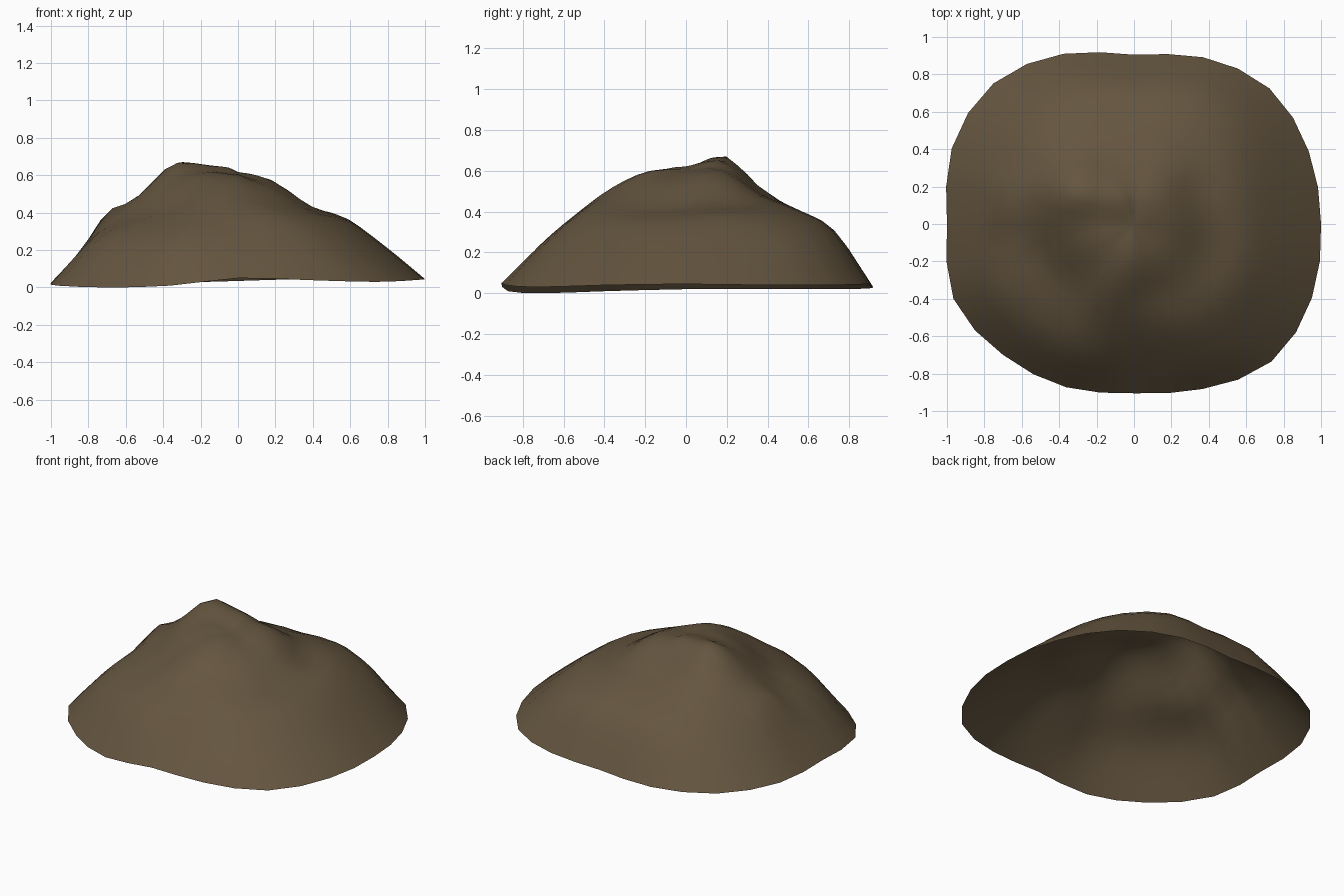
import bpy
import bmesh
import math

default_cube = bpy.data.objects.get("Cube")
if default_cube:
    bpy.data.objects.remove(default_cube, do_unlink=True)

# Earth material
earth = bpy.data.materials.new("brown_earth")
earth.use_nodes = True
earth_colour = (0.128, 0.091, 0.05, 1)
earth.diffuse_color = earth_colour
shader = earth.node_tree.nodes["Principled BSDF"]
shader.inputs["Base Color"].default_value = earth_colour
shader.inputs["Roughness"].default_value = 0.9

# Sixteen spokes counter-clockwise from +x:
# rim radius, then heights at each fifth of the way out (rim last)
SPOKES = [
    (1.0, .555, .43, .355, .21, .045),
    (1.012, .57, .44, .375, .22, .04),
    (1.025, .585, .46, .39, .265, .04),
    (.965, .60, .48, .41, .31, .045),
    (.905, .61, .49, .41, .30, .035),
    (.985, .64, .50, .41, .29, .025),
    (1.063, .65, .57, .42, .25, .02),
    (1.055, .64, .61, .43, .23, .02),
    (1.0, .62, .56, .40, .235, .02),
    (1.045, .61, .50, .37, .235, .01),
    (.99, .60, .49, .36, .23, .0),
    (.945, .60, .52, .39, .25, .01),
    (.905, .595, .51, .38, .215, .05),
    (.955, .57, .47, .38, .24, .04),
    (1.04, .55, .44, .35, .20, .03),
    (1.03, .545, .42, .35, .20, .04),
]
SUMMIT = .605

# Local humps and gullies: x, y, spread, height
HUMPS = [
    (-.31, .19, .10, .045),
    (-.70, .12, .10, .075),
    (-.52, -.17, .10, -.045),
    (-.36, -.32, .09, -.03),
    (.04, -.40, .06, -.015),
    (.32, -.67, .06, -.02),
    (.33, .22, .10, -.015),
]


def smooth_step(a, b, c, d, t):
    """Catmull-Rom value between b and c."""
    return b + .5 * t * (c - a + t * (2 * a - 5 * b + 4 * c - d
                                      + t * (3 * (b - c) + d - a)))


def around(column, turn):
    """Value of one table column at a fractional spoke number."""
    i = math.floor(turn)
    values = [SPOKES[(i + k) % len(SPOKES)][column] for k in (-1, 0, 1, 2)]
    return smooth_step(*values, turn - i)


def height(turn, fraction):
    """Mound height along one direction, with humps left out."""
    line = [SUMMIT] + [around(c, turn) for c in range(1, 6)]
    place = fraction * 5
    i = min(int(place), 4)
    before = line[i - 1] if i else around(1, turn + len(SPOKES) / 2)
    after = line[i + 2] if i < 4 else 2 * line[5] - line[4]
    return smooth_step(before, line[i], line[i + 1], after, place - i)


def surface_point(turn, fraction):
    angle = math.tau * turn / len(SPOKES)
    reach = around(0, turn) * fraction
    x, y = reach * math.cos(angle), reach * math.sin(angle)
    z = height(turn, fraction)
    fade = min(1, (1 - fraction) * 5)
    for hx, hy, spread, rise in HUMPS:
        distance = math.hypot(x - hx, y - hy) / spread
        z += fade * rise * math.exp(-distance * distance)
    return x, y, max(z, 0)


# Open earth mound, built as rings around the summit
SIDES, RINGS = 32, 15
bm = bmesh.new()
summit = bm.verts.new(surface_point(0, 0))
rings = []
for r in range(1, RINGS + 1):
    rings.append([bm.verts.new(surface_point(s * len(SPOKES) / SIDES, r / RINGS))
                  for s in range(SIDES)])
for s in range(SIDES):
    n = (s + 1) % SIDES
    bm.faces.new((summit, rings[0][s], rings[0][n]))
    for inner, outer in zip(rings, rings[1:]):
        bm.faces.new((inner[s], outer[s], outer[n], inner[n]))

mesh = bpy.data.meshes.new("earth_mound")
bm.to_mesh(mesh)
bm.free()
mesh.materials.append(earth)
mound = bpy.data.objects.new("earth_mound", mesh)
bpy.context.collection.objects.link(mound)

# Soft shading over the whole mound
for face in mesh.polygons:
    face.use_smooth = True
